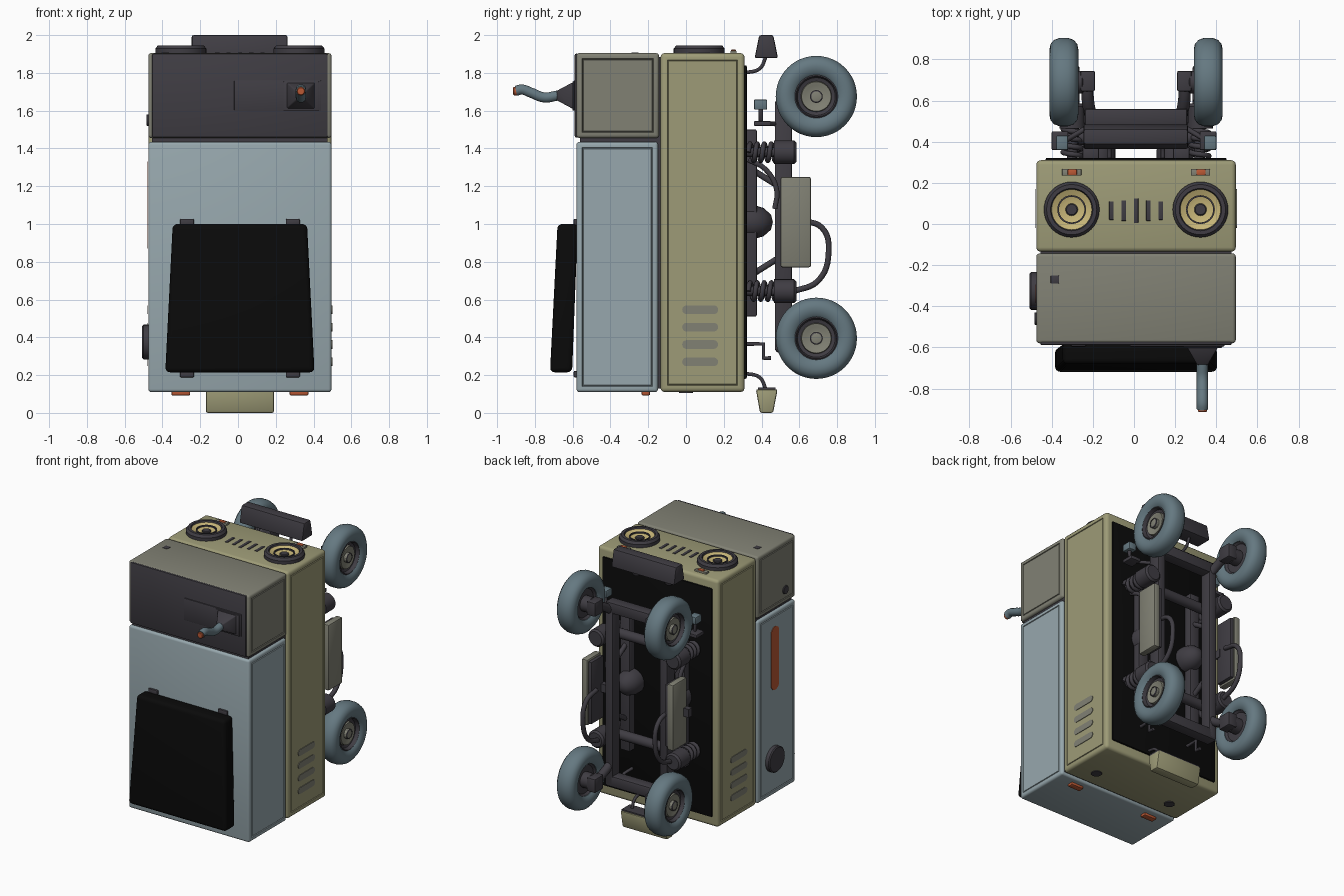
import bpy, bmesh, math
from mathutils import Vector, Matrix

if "Cube" in bpy.data.objects:
    bpy.data.objects.remove(bpy.data.objects["Cube"], do_unlink=True)


def material(name, rgb):
    m = bpy.data.materials.new(name)
    m.use_nodes = True
    colour = (*rgb, 1)
    m.diffuse_color = colour
    m.node_tree.nodes["Principled BSDF"].inputs["Base Color"].default_value = colour
    return m


CREAM = material("olive cream", (.34, .33, .185))
STONE = material("stone grey", (.22, .22, .175))
DARK = material("charcoal", (.05, .046, .056))
BLUE = material("pale blue", (.31, .39, .42))
BLACK = material("black", (.003, .003, .003))
ORANGE = material("orange", (.5, .1, .035))
TYRE = material("slate blue", (.13, .19, .22))
YELLOW = material("lamp yellow", (.58, .47, .19))

CX = 0.01            # centre line of the body
SIDES = (-1, 1)
X, Y, Z = Vector((1, 0, 0)), Vector((0, 1, 0)), Vector((0, 0, 1))


def finish(name, bm, mat):
    bmesh.ops.recalc_face_normals(bm, faces=bm.faces)
    me = bpy.data.meshes.new(name)
    bm.to_mesh(me)
    bm.free()
    me.materials.append(mat)
    ob = bpy.data.objects.new(name, me)
    bpy.context.collection.objects.link(ob)
    bpy.context.view_layer.objects.active = ob
    bpy.ops.object.select_all(action='DESELECT')
    ob.select_set(True)
    bpy.ops.object.shade_smooth_by_angle(angle=math.radians(35))
    return ob


def box(name, xr, yr, zr, mat, bevel=0.0, seg=2, groove=False, shape=None):
    """Box from its three ranges; shape(v) may move corners before bevelling."""
    bm = bmesh.new()
    bmesh.ops.create_cube(bm, size=1)
    for v in bm.verts:
        v.co = Vector([(r[0] + r[1]) / 2 + c * (r[1] - r[0]) for c, r in zip(v.co, (xr, yr, zr))])
        if shape:
            shape(v.co)
    if bevel:
        bmesh.ops.bevel(bm, geom=bm.edges[:], offset=bevel, segments=seg, profile=.5, affect='EDGES')
    if groove:
        bm.normal_update()
        sides = sorted((f for f in bm.faces if abs(f.normal.x) > .99), key=lambda f: -f.calc_area())[:2]
        for thick, depth in ((.02, 0), (.005, -.008), (.005, .008)):
            bmesh.ops.inset_individual(bm, faces=sides, thickness=thick, depth=depth)
    return finish(name, bm, mat)


def lathe(name, profile, at, axis, mat, steps=40, closed=False):
    """Turn (radius, height) points around an axis."""
    bm = bmesh.new()
    vs = [bm.verts.new((r, 0, h)) for r, h in profile]
    es = [bm.edges.new(p) for p in zip(vs, vs[1:])]
    if closed:
        es.append(bm.edges.new((vs[-1], vs[0])))
    bmesh.ops.spin(bm, geom=vs + es, cent=(0, 0, 0), axis=(0, 0, 1), angle=math.tau, steps=steps)
    bmesh.ops.remove_doubles(bm, verts=bm.verts, dist=1e-5)
    turn = Vector(axis).to_track_quat('Z', 'Y').to_matrix().to_4x4()
    bm.transform(Matrix.Translation(at) @ turn)
    return finish(name, bm, mat)


def disc(name, r, h, at, axis, mat, steps=32):
    e = min(r, h) * .2
    return lathe(name, [(0, 0), (r, 0), (r, h - e), (r - e, h), (0, h)], at, axis, mat, steps)


def tube(name, pts, r, mat, smooth=True):
    cu = bpy.data.curves.new(name, 'CURVE')
    cu.dimensions = '3D'
    cu.bevel_depth, cu.bevel_resolution, cu.resolution_u = r, 3, 6
    cu.use_fill_caps = True
    if smooth:
        sp = cu.splines.new('BEZIER')
        sp.bezier_points.add(len(pts) - 1)
        for bp, p in zip(sp.bezier_points, pts):
            bp.co = p
            bp.handle_left_type = bp.handle_right_type = 'AUTO'
    else:
        sp = cu.splines.new('POLY')
        sp.points.add(len(pts) - 1)
        for sp_pt, p in zip(sp.points, pts):
            sp_pt.co = (*p, 1)
    cu.materials.append(mat)
    ob = bpy.data.objects.new(name, cu)
    bpy.context.collection.objects.link(ob)


def slot(name, centre, half_y, half_z, side, mat):
    """Thin rounded plate on a side wall."""
    bm = bmesh.new()
    r = min(half_y, half_z)
    n, ring = 8, []
    for k in range(4 * n):
        a = math.tau * (k + .5) / (4 * n)
        c, s = math.cos(a), math.sin(a)
        y = r * c + math.copysign(half_y - r, c)
        z = r * s + math.copysign(half_z - r, s)
        ring.append(bm.verts.new((centre[0], centre[1] + y, centre[2] + z)))
    f = bm.faces.new(ring)
    ext = bmesh.ops.extrude_face_region(bm, geom=[f])
    for v in ext["geom"]:
        if isinstance(v, bmesh.types.BMVert):
            v.co.x += .004 * side
    return finish(name, bm, mat)


# Body shells
W = (-.475, .495)
box("lower_body", W, (-.135, .31), (.11, 1.905), CREAM, .022, 3, True)
box("upper_body", W, (-.58, -.148), (.11, 1.435), BLUE, .016, 3, True)
box("cab", W, (-.58, -.143), (1.455, 1.905), STONE, .016, 3, True)
box("seal_core", (-.455, .475), (-.56, .2), (.13, 1.885), DARK)
box("floor_plate", (-.43, .45), (.3, .322), (.18, 1.84), BLACK, .008)

# Windscreen panel with raised plate
box("windscreen", (-.455, .475), (-.589, -.57), (1.458, 1.902), DARK, .008)
box("windscreen_plate", (-.02, .44), (-.595, -.58), (1.6, 1.76), DARK, .004)


# Roof pack: narrower at the top, leaning out at the bottom
def pack_shape(p):
    low = p.z < .5
    p.x = CX + (p.x - CX) * (1 if low else .9)
    p.y -= (.03 if low else 0) + (.01 if low and p.y < -.6 else 0)


box("roof_pack", (-.385, .405), (-.68, -.573), (.215, 1.0), BLACK, .025, 4, shape=pack_shape)
for s in SIDES:
    for z in (.205, 1.01):
        box("pack_tab", (CX + s * .28 - .037, CX + s * .28 + .037), (-.595, -.575),
            (z - .017, z + .017), DARK, .006)

# Nozzle on the windscreen
box("nozzle_base", (.24, .43), (-.602, -.58), (1.6, 1.755), DARK, .005)


def cone_shape(p):
    if p.y < -.65:
        p.x, p.z = .333 + (p.x - .333) * .35, 1.68 + (p.z - 1.68) * .35


box("nozzle_cone", (.258, .408), (-.685, -.6), (1.61, 1.75), DARK, .006, shape=cone_shape)
tube("nozzle_hose", [(.333, y, z) for y, z in
     ((-.68, 1.68), (-.75, 1.67), (-.82, 1.695), (-.87, 1.712), (-.9, 1.705))], .028, TYRE)
disc("nozzle_tip", .022, .02, (.333, -.895, 1.703), -Y, ORANGE)

# Left-out wall details on the -x side
disc("filler_cap", .092, .035, (-.472, -.325, .375), -X, DARK)
disc("cab_vent", .03, .012, (-.472, -.46, 1.55), -X, DARK)
slot("side_stripe", (-.476, -.34, 1.1), .045, .23, -1, ORANGE)

for s in SIDES:
    # Side vents
    for i in range(4):
        slot("side_vent", (CX + s * .486, .075, .27 + i * .092), .095, .023, s, STONE)

    # Headlamps and indicators
    at = Vector((CX + s * .313, .07, 1.9))
    lathe("lamp_ring", [(.08, 0), (.135, 0), (.135, .028), (.122, .045), (.103, .045), (.093, .015)],
          at, Z, DARK)
    lathe("lamp_bowl", [(.098, .035), (.07, .022), (.045, .014), (0, .012)], at, Z, YELLOW)
    lathe("lamp_inner_ring", [(.07, .02), (.07, .03), (.062, .03), (.062, .015)], at, Z, DARK)
    disc("lamp_bulb", .03, .025, at, Z, DARK)
    x = CX + s * .313
    box("indicator_base", (x - .047, x + .047), (.235, .268), (1.895, 1.918), STONE, .004)
    box("indicator_lens", (x - .02, x + .025), (.238, .265), (1.9, 1.923), ORANGE, .004)

    # Tail lamps and plugs on the underside
    box("tail_lamp", (x - .05, x + .05), (-.235, -.19), (.092, .13), ORANGE, .008)
    disc("tail_plug", .036, .008, (x, 0, .113), -Z, DARK)

    # Bumper stalks
    for z0, z1 in ((1.8, 1.89), (.21, .12)):
        xs = CX + s * .13
        tube("bumper_stalk", [(xs, .31, z0), (xs, .39, z0 + (z1 - z0) * .25), (xs, .425, z1)], .01, DARK)

    # Chassis rails
    x = CX + s * .22
    box("main_rail", (x - .03, x + .03), (.47, .56), (.33, 1.65), DARK, .008)
    box("floor_rail", (x - .04, x + .04), (.31, .375), (.51, 1.5), DARK, .008)
    lathe("chassis_dome", [(0, .14), (.04, .13), (.075, .09), (.09, .04), (.09, 0), (0, 0)],
          (CX + s * .19, .32, 1.01), Y, DARK, 24)
    for z in (.82, 1.2):
        tube("brace", [(x, .33, z - .1 if z < 1 else z + .1), (x, .49, z)], .017, DARK, False)

    # Side tank with dark inner shell
    x = CX + s * .345
    box("side_tank", (x - .025, x + .025), (.5, .662), (.77, 1.25), STONE, .012)
    xi = x - s * .035
    box("tank_shell", (xi - .015, xi + .015), (.51, .65), (.785, 1.235), DARK, .006)
    box("tank_bracket", (xi - .1, xi + .02), (.5, .54), (.98, 1.04), DARK)

    # Hoses
    x = CX + s * .29
    tube("outer_hose", [(x, y, z) for y, z in
         ((.6, 1.02), (.72, .98), (.755, .85), (.7, .7), (.56, .64))], .016, DARK)
    tube("inner_hose", [(x, y, z) for y, z in ((.33, 1.34), (.42, 1.29), (.48, 1.18), (.47, 1.08))],
         .014, DARK)

    for zw, zs, up in ((1.675, 1.38, 1), (.395, .645, -1)):
        # Coil spring and motor
        x = CX + s * .31
        turns = 4
        tube("coil_spring", [(x + .045 * math.cos(a), .33 + .15 * k / (turns * 12),
             zs + .045 * math.sin(a)) for k in range(turns * 12 + 1) for a in [math.tau * k / 12]],
             .013, DARK, False)
        disc("spring_core", .026, .18, (x, .315, zs), Y, DARK, 16)
        disc("spring_motor", .063, .12, (x, .465, zs), Y, DARK, 24)
        box("motor_mount", sorted((CX + s * .2, x)), (.49, .54), (zs - .03, zs + .03), DARK)

        # Wheel
        hub = Vector((CX + s * .351, .69, zw))
        out = X * s
        half = [(.112, .05), (.128, .064), (.16, .07), (.185, .065), (.205, .048), (.215, .02)]
        lathe("tyre", half + [(r, -h) for r, h in reversed(half)], hub, out, TYRE, 48, True)
        lathe("rim", [(.117, .05), (.108, .056), (.1, .03), (.075, .02), (0, .02), (0, -.03),
                      (.1, -.03), (.117, -.05)], hub, out, DARK)
        lathe("hub_disc", [(.082, .018), (.078, .04), (.06, .036), (.04, .03), (.034, .03),
                           (.034, .05), (.02, .054), (0, .054)], hub, out, STONE)
        lathe("hub_ring", [(.034, .03), (.034, .052), (.027, .056), (.027, .05)], hub, out, DARK, 24)
        disc("hub_motor", .055, .08, hub - out * .02, -out, DARK, 24)

        # Suspension arm
        xa = CX + s * .235
        box("arm_block", (xa - .035, xa + .035), (.645, .745), (zw - .05, zw + .05), DARK, .008)
        tube("swing_arm", [(CX + s * .22, .52, zw - up * .09), (xa, .61, zw - up * .03),
                           (xa, .69, zw)], .03, DARK)

    # Small reflectors at the upper end, step bracket at the lower end
    x = CX + s * .36
    box("reflector", (x - .03, x + .03), (.36, .43), (1.605, 1.66), TYRE, .008)
    tube("reflector_post", [(x, .395, 1.61), (x, .395, 1.53), (x - s * .14, .48, 1.53)], .013, DARK, False)
    box("reflector_foot", (x - .05, x + .03), (.36, .45), (1.52, 1.545), DARK, .004)
    x = CX + s * .2
    tube("step_bracket", [(x, .31, .365), (x, .41, .365), (x, .41, .29), (x, .45, .29)], .012, DARK, False)

# Crossbars between the rails
for z in (.36, 1.62):
    box("crossbar", (CX - .25, CX + .25), (.475, .56), (z - .04, z + .04), DARK, .012)
for z in (.645, 1.38):
    disc("axle_tube", .035, .56, (CX - .28, .42, z), X, DARK, 20)


# Bumpers: tapering away from the body
def bumper_shape(p):
    if p.z > 1.95 or p.z < .05:
        p.y = .425 + (p.y - .425) * .6


box("upper_bumper", (-.245, .262), (.363, .487), (1.878, 2.0), DARK, .01, shape=bumper_shape)
box("lower_bumper", (-.17, .19), (.37, .485), (0, .125), CREAM, .01, shape=bumper_shape)
box("lower_bumper_back", (-.165, .185), (.38, .475), (.12, .135), DARK)

# Nose grille
for i, h in zip(range(-2, 3), (.045, .05, .06, .05, .045)):
    x = CX + i * .06
    box("grille_slit", (x - .011, x + .011), (.065 - h, .065 + h), (1.9, 1.909), DARK, .003)

# Small mark on the cab end
box("cab_mark", (-.405, -.365), (-.29, -.25), (1.9, 1.908), DARK, .003)
